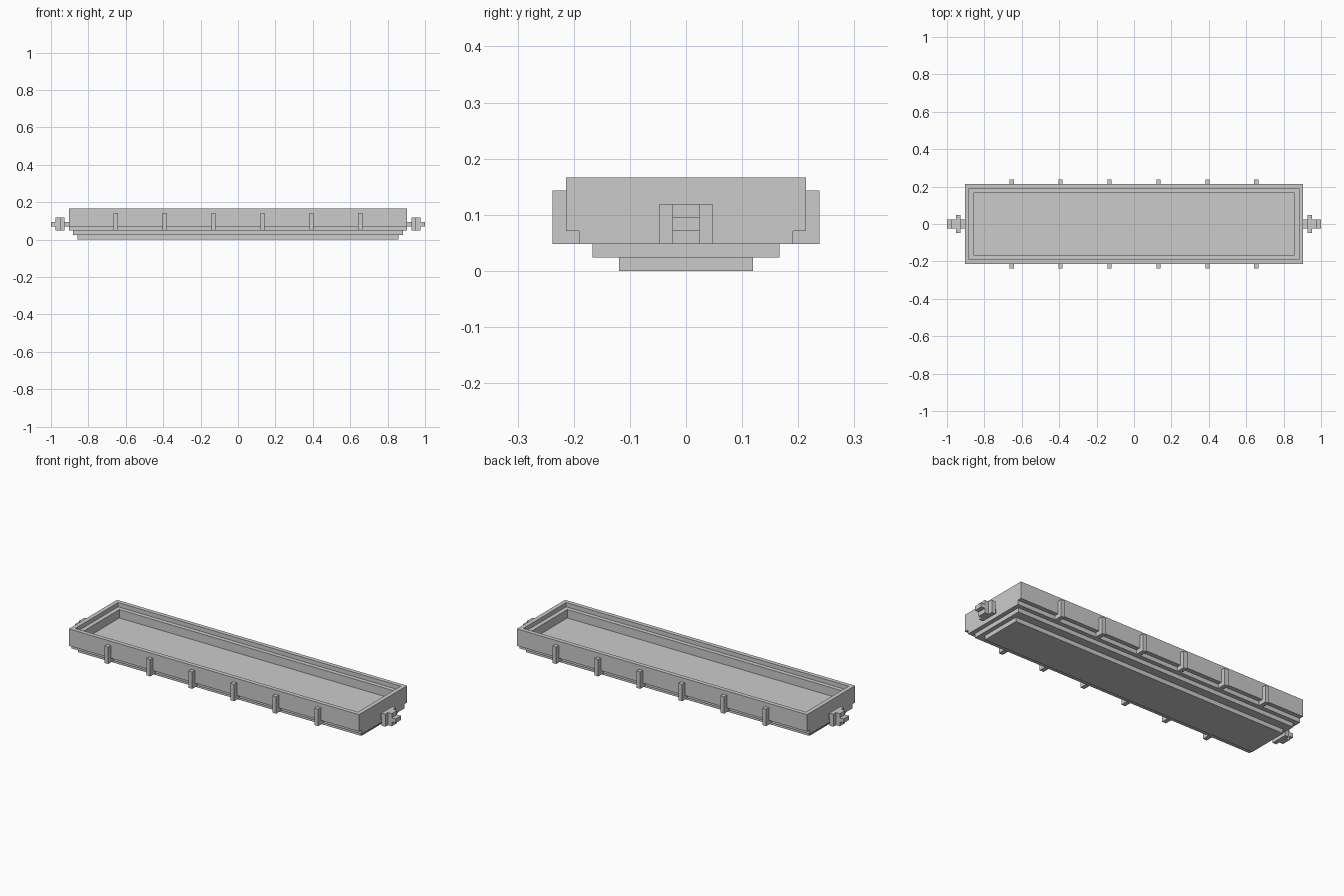
import bpy, bmesh

if "Cube" in bpy.data.objects:
    bpy.data.objects.remove(bpy.data.objects["Cube"])

U = 2 / 84  # block unit the model is built on


def finish(name, bm):
    bmesh.ops.recalc_face_normals(bm, faces=bm.faces)
    mesh = bpy.data.meshes.new(name)
    bm.to_mesh(mesh)
    bm.free()
    obj = bpy.data.objects.new(name, mesh)
    bpy.context.collection.objects.link(obj)
    return obj


def lathe_rect(name, rings):
    """Skin a stack of rectangles (half_x, half_y, z) and cap both ends."""
    bm = bmesh.new()
    loops = [[bm.verts.new((sx * hx * U, sy * hy * U, z * U))
              for sx, sy in ((-1, -1), (1, -1), (1, 1), (-1, 1))]
             for hx, hy, z in rings]
    for a, b in zip(loops, loops[1:]):
        for i in range(4):
            j = (i + 1) % 4
            bm.faces.new((a[i], a[j], b[j], b[i]))
    bm.faces.new(loops[0])
    bm.faces.new(loops[-1])
    return finish(name, bm)


def extrude_profile(name, pts, axis, a, b):
    """Extrude a 2D outline between a and b along x (pts = y,z) or y (pts = x,z)."""
    bm = bmesh.new()
    place = (lambda p, t: (t * U, p[0] * U, p[1] * U)) if axis == 'x' else \
            (lambda p, t: (p[0] * U, t * U, p[1] * U))
    lo = [bm.verts.new(place(p, a)) for p in pts]
    hi = [bm.verts.new(place(p, b)) for p in pts]
    n = len(pts)
    for i in range(n):
        j = (i + 1) % n
        bm.faces.new((lo[i], lo[j], hi[j], hi[i]))
    bm.faces.new(lo)
    bm.faces.new(hi)
    return finish(name, bm)


# Tray: stepped underside, outer wall, rim ledge and recessed floor
lathe_rect("tray_body", [
    (36, 5, 0), (36, 5, 1), (37, 7, 1), (37, 7, 2),
    (38, 8, 2), (38, 8, 3), (38, 9, 3), (38, 9, 7),
    (37, 8, 7), (37, 8, 6), (36, 7, 6), (36, 7, 4)])

# Side stakes: six per long side, hooked under the wall
for side, s in (("front", -1), ("back", 1)):
    for i in range(6):
        x = -27.5 + 11 * i
        outline = [(s * y, z) for y, z in
                   ((8, 2), (10, 2), (10, 6), (9, 6), (9, 3), (8, 3))]
        extrude_profile(f"side_stake_{side}_{i + 1}", outline, 'x', x - 0.5, x + 0.5)

# Couplers: stem, upright and tip in one outline, plus side cheeks
for end, s in (("left", -1), ("right", 1)):
    outline = [(s * x, z) for x, z in
               ((38, 3), (39, 3), (39, 2), (41, 2), (41, 3), (42, 3),
                (42, 4), (41, 4), (41, 5), (39, 5), (39, 4), (38, 4))]
    extrude_profile(f"coupler_{end}", outline, 'y', -1, 1)
    for side, t in (("front", -1), ("back", 1)):
        cheek = [(s * x, z) for x, z in ((39, 2), (40, 2), (40, 5), (39, 5))]
        extrude_profile(f"coupler_cheek_{end}_{side}", cheek, 'y', t, 2 * t)
